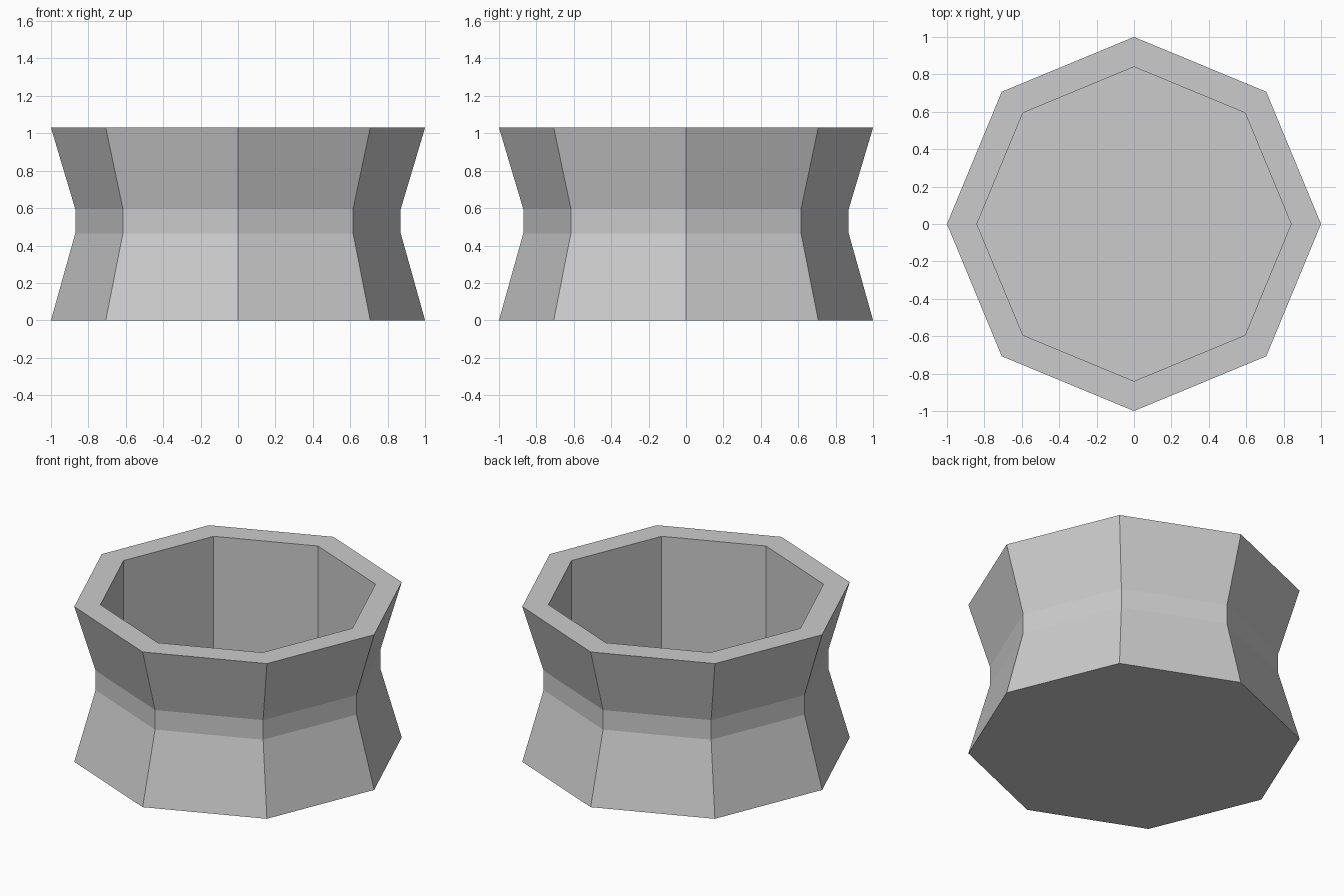
import bpy, bmesh
from math import cos, sin, pi

cube = bpy.data.objects.get("Cube")
if cube:
    bpy.data.objects.remove(cube, do_unlink=True)

SIDES = 8

# Plain grey material
grey = bpy.data.materials.new("plain grey")
grey.use_nodes = True
colour = (0.6, 0.6, 0.6, 1)
grey.diffuse_color = colour
grey.node_tree.nodes["Principled BSDF"].inputs["Base Color"].default_value = colour

# Profile (radius, height): outer wall with pinched waist, rim, inner wall, floor
profile = [(1, 0), (0.87, 0.465), (0.87, 0.595), (1, 1.03),
           (0.84, 1.03), (0.84, 0.15)]

bm = bmesh.new()
rings = [[bm.verts.new((r * cos(2 * pi * i / SIDES), r * sin(2 * pi * i / SIDES), z))
          for i in range(SIDES)] for r, z in profile]

# Walls between neighbouring rings
for low, high in zip(rings, rings[1:]):
    for i in range(SIDES):
        j = (i + 1) % SIDES
        bm.faces.new((low[i], low[j], high[j], high[i]))

# Underside and inner floor
bm.faces.new(rings[0][::-1])
bm.faces.new(rings[-1])
bmesh.ops.recalc_face_normals(bm, faces=bm.faces)

mesh = bpy.data.meshes.new("octagonal_pot")
bm.to_mesh(mesh)
bm.free()
mesh.materials.append(grey)
pot = bpy.data.objects.new("octagonal_pot", mesh)
bpy.context.collection.objects.link(pot)
